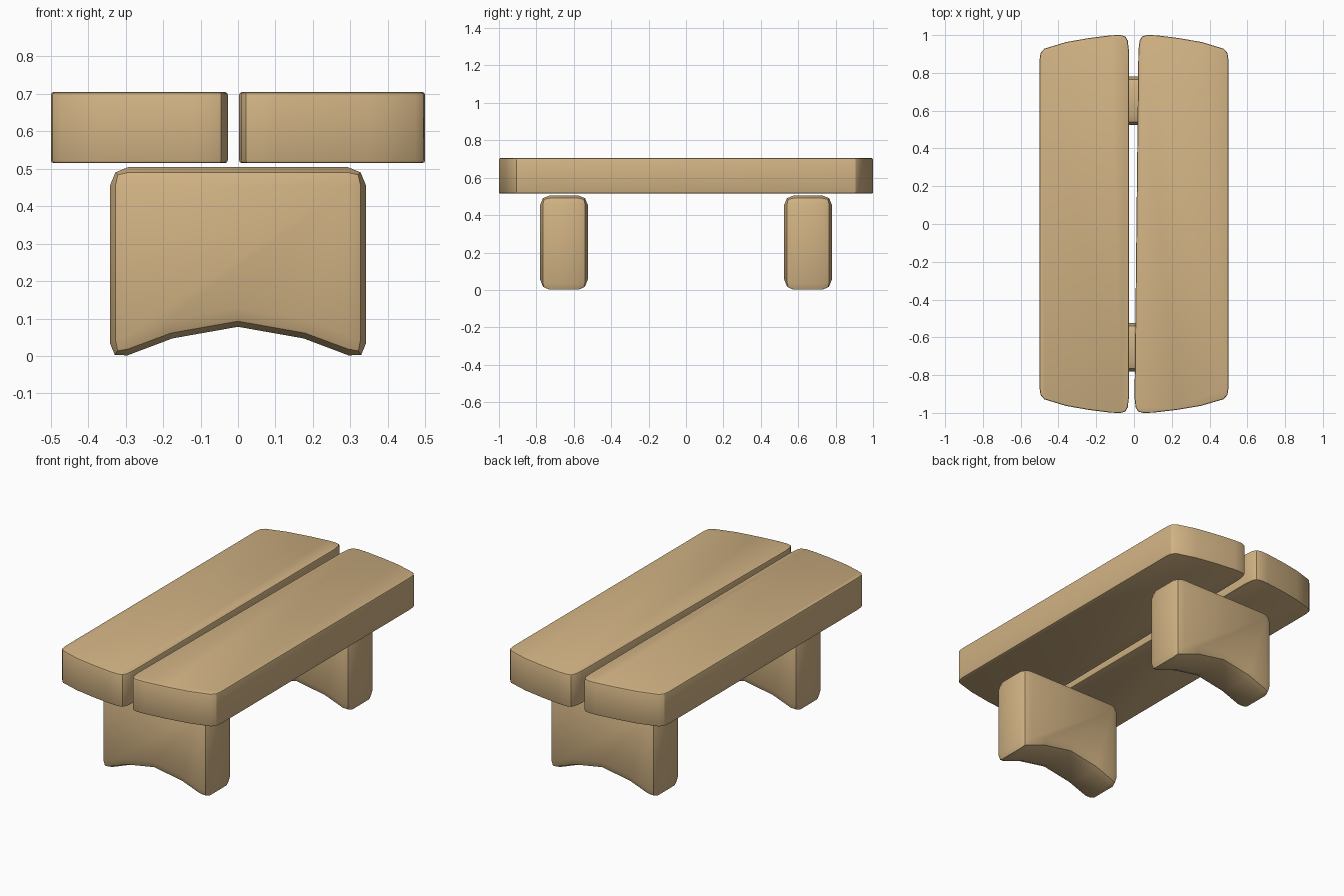
import bpy, bmesh, math

if "Cube" in bpy.data.objects:
    bpy.data.objects.remove(bpy.data.objects["Cube"])

wood = bpy.data.materials.new("wood")
wood.diffuse_color = (0.64, 0.45, 0.23, 1)
wood.use_nodes = True
wood.node_tree.nodes["Principled BSDF"].inputs["Base Color"].default_value = wood.diffuse_color


def prism(name, outline, offset, width, min_angle):
    """Extrude a closed 3D outline by offset and round every edge sharper than min_angle."""
    bm = bmesh.new()
    face = bm.faces.new([bm.verts.new(p) for p in outline])
    ext = bmesh.ops.extrude_face_region(bm, geom=[face], use_keep_orig=True)
    moved = [g for g in ext["geom"] if isinstance(g, bmesh.types.BMVert)]
    bmesh.ops.translate(bm, verts=moved, vec=offset)
    bmesh.ops.recalc_face_normals(bm, faces=bm.faces)
    sharp = [e for e in bm.edges if e.calc_face_angle(0) > math.radians(min_angle)]
    bmesh.ops.bevel(bm, geom=sharp, offset=width, segments=2, profile=0.5,
                    affect='EDGES', clamp_overlap=True)
    bmesh.ops.recalc_face_normals(bm, faces=bm.faces)
    mesh = bpy.data.meshes.new(name)
    bm.to_mesh(mesh)
    bm.free()
    mesh.materials.append(wood)
    obj = bpy.data.objects.new(name, mesh)
    bpy.context.collection.objects.link(obj)
    bpy.ops.object.select_all(action='DESELECT')
    obj.select_set(True)
    bpy.context.view_layer.objects.active = obj
    bpy.ops.object.shade_smooth_by_angle(angle=math.radians(30))


# Seat planks: bowed ends with rounded corners, drawn as distance from the outer edge
END = [(0.0, 0.87), (0.005, 0.905), (0.025, 0.928), (0.14, 0.963), (0.26, 0.984),
       (0.38, 0.999), (0.43, 1.0), (0.455, 0.992), (0.467, 0.97), (0.473, 0.92)]
BOTTOM, TOP = 0.515, 0.705


def plank(name, side, inner_front, inner_back):
    pts = []
    for sy, row in ((1, END), (-1, END[::-1])):
        for d, y in row:
            y *= sy
            inner = inner_front + (inner_back - inner_front) * (y + 1) / 2
            x = 0.5 - d * (0.5 - inner) / 0.473
            pts.append((side * x, y, BOTTOM))
    prism(name, pts, (0, 0, TOP - BOTTOM), 0.008, 60)


plank("left_seat_plank", -1, 0.027, 0.027)
plank("right_seat_plank", 1, 0.002, 0.024)

# Legs: thick slabs with an arched underside
half = [(0.0, 0.078), (0.175, 0.047), (0.342, -0.016), (0.342, 0.505)]
profile = half + [(-x, z) for x, z in half[:0:-1]]
for name, y in (("front_leg", -0.78), ("back_leg", 0.525)):
    prism(name, [(x, y, z) for x, z in profile], (0, 0.255, 0), 0.05, 30)
